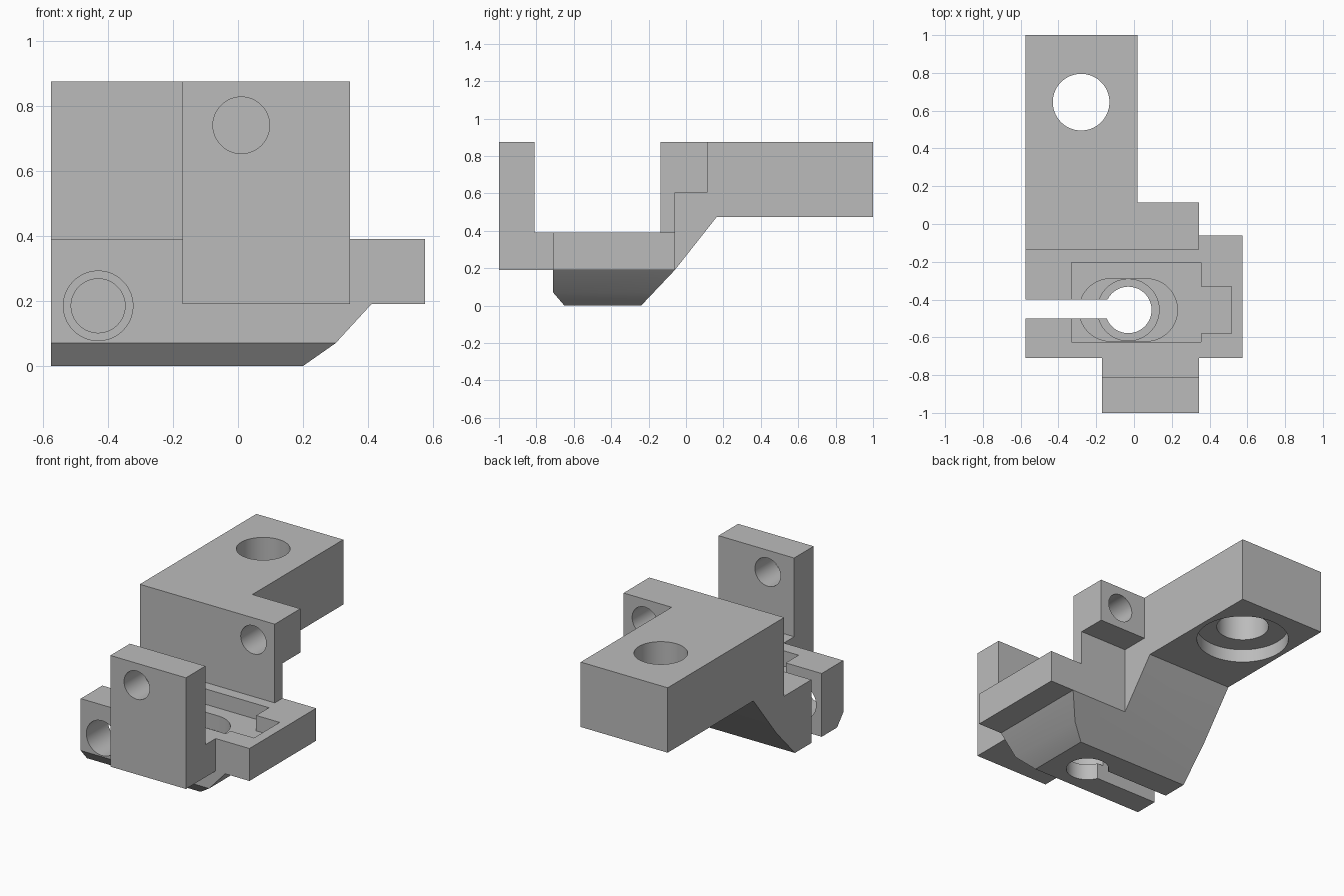
import bpy, bmesh, math
from mathutils import Matrix, Vector

cube = bpy.data.objects.get("Cube")
if cube:
    bpy.data.objects.remove(cube)

grey = bpy.data.materials.new("plain_grey")
grey.use_nodes = True
COLOUR = (0.5, 0.5, 0.5, 1)
grey.diffuse_color = COLOUR
grey.node_tree.nodes["Principled BSDF"].inputs["Base Color"].default_value = COLOUR


def prism(name, profile, axis, lo, hi):
    """Extrude a flat profile along x, y or z."""
    place = {"x": lambda a, b: (lo, a, b),
             "y": lambda a, b: (a, lo, b),
             "z": lambda a, b: (a, b, lo)}[axis]
    bm = bmesh.new()
    face = bm.faces.new([bm.verts.new(place(a, b)) for a, b in profile])
    ext = bmesh.ops.extrude_face_region(bm, geom=[face])
    moved = [v for v in ext["geom"] if isinstance(v, bmesh.types.BMVert)]
    shift = Vector([(hi - lo) * (axis == c) for c in "xyz"])
    bmesh.ops.translate(bm, verts=moved, vec=shift)
    bmesh.ops.recalc_face_normals(bm, faces=bm.faces)
    mesh = bpy.data.meshes.new(name)
    bm.to_mesh(mesh)
    bm.free()
    mesh.materials.append(grey)
    obj = bpy.data.objects.new(name, mesh)
    bpy.context.collection.objects.link(obj)
    return obj


def rect(a0, a1, b0, b1):
    return [(a0, b0), (a1, b0), (a1, b1), (a0, b1)]


def stadium(a, b, r, half=0.0, n=64):
    """Circle, or a slot with round ends when half is above zero."""
    pts = []
    for i in range(n):
        t = 2 * math.pi * (i + 0.5) / n
        side = half if math.cos(t) > 0 else -half
        pts.append((a + side + r * math.cos(t), b + r * math.sin(t)))
    return pts


def combine(target, tool, operation):
    mod = target.modifiers.new("combine", "BOOLEAN")
    mod.operation = operation
    mod.solver = "EXACT"
    mod.object = tool
    bpy.context.view_layer.objects.active = target
    bpy.ops.object.modifier_apply(modifier=mod.name)
    bpy.data.objects.remove(tool)


# Base plate with tapered underside: side profile crossed with front profile
bracket = prism("clamp_bracket", [(-.65, 0), (-.24, 0), (-.06, .19), (-.06, .39),
                                  (-.71, .39), (-.71, .07)], "x", -.575, .575)
combine(bracket, prism("taper", [(-.7, -.1), (.07, -.1), (.2, 0), (.3, .07), (.41, .19),
                                 (.7, .19), (.7, .5), (-.7, .5)], "y", -1, 1), "INTERSECT")

# Mounting arm, rear lug and front lug
solids = [
    ("arm", [(-.135, .19), (-.06, .19), (.165, .475), (1, .475),
             (1, .875), (-.135, .875)], -.575, .0175),
    ("rear_lug", [(-.135, .3), (-.06, .3), (-.06, .605), (.115, .605),
                  (.115, .875), (-.135, .875)], -.1, .345),
    ("front_lug", [(-1, .19), (-.7, .19), (-.7, .39), (-.81, .39),
                   (-.81, .875), (-1, .875)], -.17, .345),
]
for name, profile, lo, hi in solids:
    combine(bracket, prism(name, profile, "x", lo, hi), "UNION")

# Recesses, bores and the clamp slot
HX, HY = -.03, -.455
cuts = [
    ("pocket", [(-.33, -.625), (.355, -.625), (.355, -.58), (.515, -.58), (.515, -.33),
                (.355, -.33), (.355, -.205), (-.33, -.205)], "z", .295, .5),
    ("oval_recess", stadium(HX, HY, .165, .095), "z", .2, .5),
    ("round_recess", stadium(HX, HY, .163), "z", .1, .5),
    ("centre_bore", stadium(HX, HY, .123), "z", -.1, .5),
    ("clamp_slot", rect(-.7, -.1, -.5, -.4), "z", -.1, .5),
    ("screw_bore", stadium(-.43, .185, .107), "y", -.8, -.45),
    ("screw_thread", stadium(-.43, .185, .083), "y", -.46, -.22),
    ("front_lug_bore", stadium(.01, .74, .087), "y", -1.1, -.7),
    ("rear_lug_bore", stadium(.2, .74, .087), "y", -.2, .2),
    ("arm_bore", stadium(-.28, .645, .15), "z", .3, 1),
    ("arm_counterbore", stadium(-.28, .645, .265), "z", .3, .557),
]
for name, profile, axis, lo, hi in cuts:
    combine(bracket, prism(name, profile, axis, lo, hi), "DIFFERENCE")

# Smooth bores, crisp edges
bpy.ops.object.select_all(action="DESELECT")
bracket.select_set(True)
bpy.context.view_layer.objects.active = bracket
bpy.ops.object.shade_smooth_by_angle(angle=math.radians(30))
